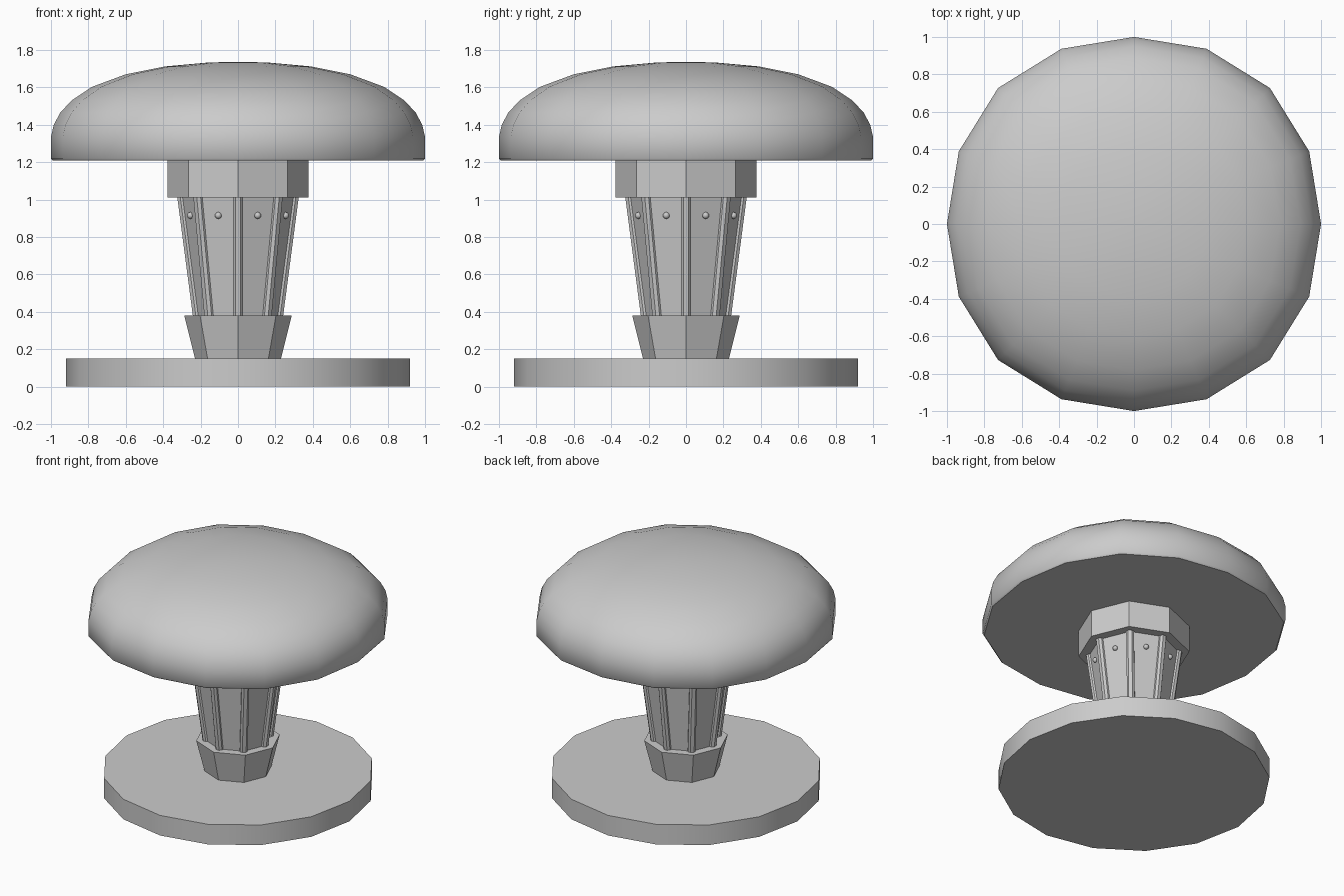
import bpy, bmesh, math
from math import cos, sin, pi, radians
from mathutils import Vector

cube = bpy.data.objects.get("Cube")
if cube:
    bpy.data.objects.remove(cube, do_unlink=True)

grey = bpy.data.materials.new("plain_grey")
grey.use_nodes = True
GREY = (0.6, 0.6, 0.6, 1)
grey.diffuse_color = GREY
grey.node_tree.nodes["Principled BSDF"].inputs["Base Color"].default_value = GREY


def finish(name, bm, smooth=None):
    """Turn a bmesh into a grey object, smoothing edges below the given angle."""
    bmesh.ops.recalc_face_normals(bm, faces=bm.faces)
    mesh = bpy.data.meshes.new(name)
    bm.to_mesh(mesh)
    bm.free()
    mesh.materials.append(grey)
    ob = bpy.data.objects.new(name, mesh)
    bpy.context.collection.objects.link(ob)
    if smooth:
        bpy.ops.object.select_all(action="DESELECT")
        ob.select_set(True)
        bpy.context.view_layer.objects.active = ob
        bpy.ops.object.shade_smooth_by_angle(angle=radians(smooth))
    return ob


def lathe(name, profile, sides, smooth=None, squareness=0.0):
    """Stack rings of (radius, height); squareness pushes the diagonals outward."""
    bm = bmesh.new()
    rings = []
    for r, z in profile:
        ring = []
        for i in range(sides):
            a = 2 * pi * i / sides
            f = r * (1 + squareness * sin(2 * a) ** 2)
            ring.append(bm.verts.new((f * cos(a), f * sin(a), z)))
        rings.append(ring)
    for low, high in zip(rings, rings[1:]):
        for i in range(sides):
            j = (i + 1) % sides
            bm.faces.new((low[i], low[j], high[j], high[i]))
    bm.faces.new(rings[0])
    bm.faces.new(rings[-1])
    return finish(name, bm, smooth)


# Round base plate
lathe("base_plate", [(0.92, 0), (0.92, 0.15)], 16, smooth=30)

# Eight-sided stem: flared foot, tapering shaft and collar
lathe("stem_foot", [(0.23, 0.15), (0.287, 0.38)], 8)
lathe("stem_shaft", [(0.222, 0.37), (0.308, 1.02)], 8)
lathe("stem_collar", [(0.376, 1.01), (0.376, 1.215)], 8)

# Chamfered ribs along the corners of the shaft
bm = bmesh.new()
section = [(-0.03, -0.026), (0.002, -0.026), (0.018, -0.013),
           (0.018, 0.013), (0.002, 0.026), (-0.03, 0.026)]
for k in range(8):
    a = k * pi / 4
    out, side = Vector((cos(a), sin(a), 0)), Vector((-sin(a), cos(a), 0))
    ends = [[bm.verts.new(out * (r + d) + side * w + Vector((0, 0, z)))
             for d, w in section] for r, z in ((0.223, 0.375), (0.307, 1.015))]
    for i in range(len(section)):
        j = (i + 1) % len(section)
        bm.faces.new((ends[0][i], ends[0][j], ends[1][j], ends[1][i]))
    for end in ends:
        bm.faces.new(end)
finish("shaft_ribs", bm)

# Small round rivets, one on each shaft panel
bm = bmesh.new()
for k in range(8):
    a = (k + 0.5) * pi / 4
    new = bmesh.ops.create_uvsphere(bm, u_segments=12, v_segments=8, radius=0.018)
    bmesh.ops.translate(bm, verts=new["verts"],
                        vec=(0.275 * cos(a), 0.275 * sin(a), 0.915))
finish("shaft_rivets", bm, smooth=60)

# Domed cap, slightly squared in plan
lathe("domed_cap", [(0.99, 1.208), (1, 1.22), (1, 1.335), (0.985, 1.4),
                    (0.95, 1.465), (0.89, 1.53), (0.78, 1.603), (0.6, 1.67),
                    (0.39, 1.712), (0.16, 1.733), (0.03, 1.736)],
      16, smooth=50, squareness=0.028)
